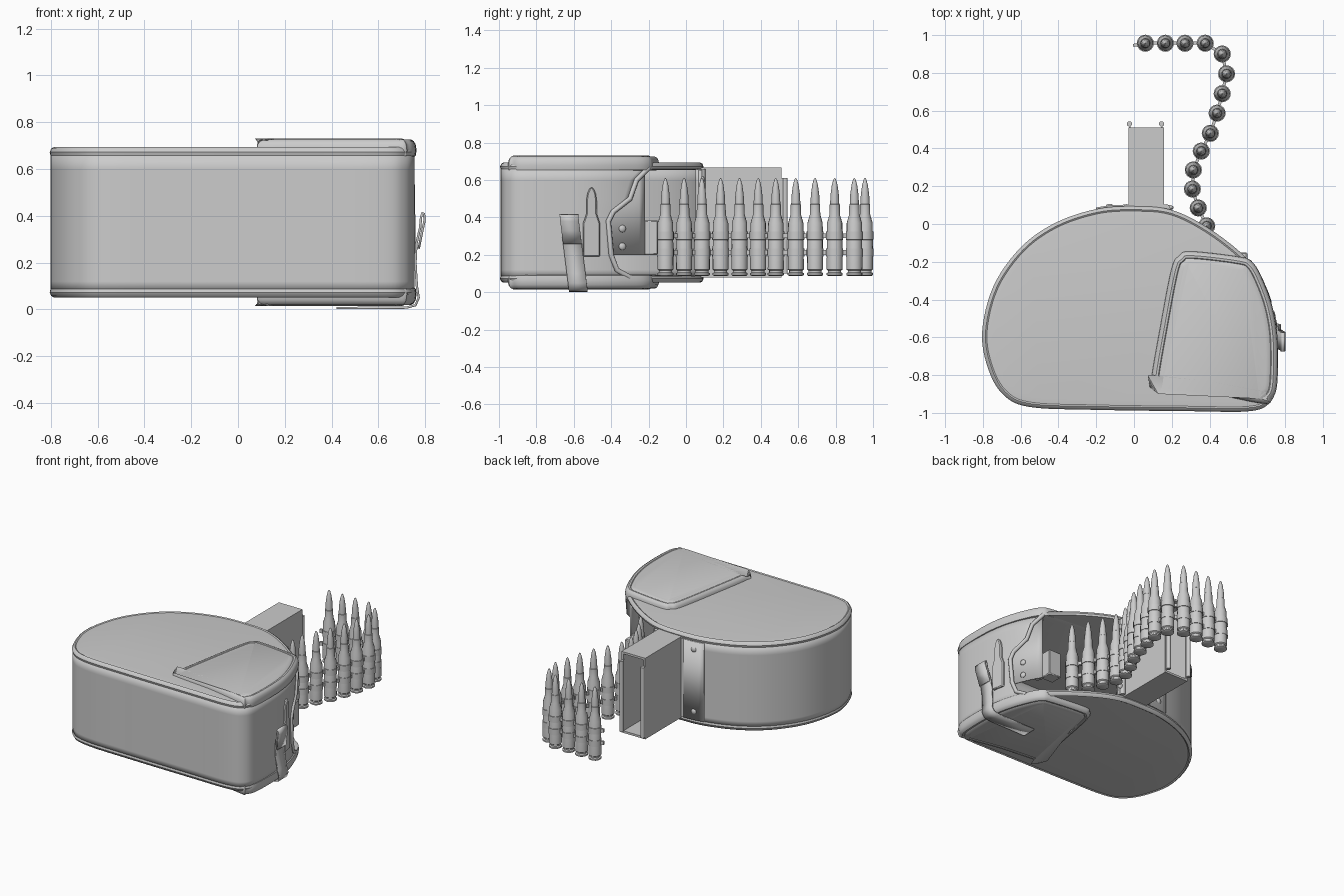
import bpy, math
from mathutils import Vector

if "Cube" in bpy.data.objects:
    bpy.data.objects.remove(bpy.data.objects["Cube"])

MID = 0.745  # top z + mirrored bottom z


def mesh(name, verts, faces):
    me = bpy.data.meshes.new(name)
    me.from_pydata([tuple(v) for v in verts], [], faces)
    ob = bpy.data.objects.new(name, me)
    bpy.context.collection.objects.link(ob)
    return ob


def grid(name, rows, closed=False, caps=False, thick=0):
    """Skin a list of equal-length point rows."""
    n = len(rows[0])
    faces = []
    for j in range(len(rows) - 1):
        for i in range(n if closed else n - 1):
            k = (i + 1) % n
            faces.append((j*n + i, j*n + k, (j+1)*n + k, (j+1)*n + i))
    if caps:
        faces.append(tuple(reversed(range(n))))
        faces.append(tuple(range((len(rows)-1)*n, len(rows)*n)))
    ob = mesh(name, [p for r in rows for p in r], faces)
    if thick:
        m = ob.modifiers.new("thickness", 'SOLIDIFY')
        m.thickness, m.offset = thick, -1
    return ob


def box(name, x0, x1, y0, y1, z0, z1, bevel=0.0):
    ring = [(x0, y0), (x1, y0), (x1, y1), (x0, y1)]
    ob = grid(name, [[(x, y, z) for x, y in ring] for z in (z0, z1)], True, True)
    if bevel:
        ob.modifiers.new("bevel", 'BEVEL').width = bevel
    return ob


def lathe(name, profile, x, y, n=16):
    return grid(name, [[(x + r*math.cos(2*math.pi*i/n), y + r*math.sin(2*math.pi*i/n), z)
                        for i in range(n)] for r, z in profile], True, True)


def smooth_loop(pts, seg=6):
    """Closed Catmull-Rom spline."""
    p, n, out = [Vector(q) for q in pts], len(pts), []
    for i in range(n):
        a, b, c, d = p[i-1], p[i], p[(i+1) % n], p[(i+2) % n]
        for s in range(seg):
            t = s / seg
            out.append(0.5*(2*b + (c-a)*t + (2*a-5*b+4*c-d)*t*t + (3*b-a-3*c+d)*t**3))
    return out


def inset(loop, d):
    n, out = len(loop), []
    for i in range(n):
        t = (loop[(i+1) % n] - loop[i-1]).normalized()
        out.append(loop[i] - Vector((t.y, -t.x))*d)
    return out


def padded_panel(name, loop, steps, flip):
    """Panel with a rolled edge; flip puts it on the underside."""
    rows = [[(p.x, p.y, MID - z if flip else z) for p in inset(loop, d)] for d, z in steps]
    return grid(name, rows[::-1] if flip else rows, True, True)


def tube(name, pts, r):
    cu = bpy.data.curves.new(name, 'CURVE')
    cu.dimensions, cu.bevel_depth, cu.bevel_resolution, cu.use_fill_caps = '3D', r, 3, True
    s = cu.splines.new('POLY')
    s.points.add(len(pts) - 1)
    for q, p in zip(s.points, pts):
        q.co = (*p, 1)
    ob = bpy.data.objects.new(name, cu)
    bpy.context.collection.objects.link(ob)


def rivet(name, loc, direction):
    bpy.ops.mesh.primitive_uv_sphere_add(segments=12, ring_count=8, radius=0.02, location=loc)
    ob = bpy.context.object
    ob.name, ob.scale = name, (1, 1, 0.6)
    ob.rotation_euler = Vector(direction).to_track_quat('Z', 'Y').to_euler()


# pouch outline, counter-clockwise from the left end of the feed opening
OUT = smooth_loop([(.2, .07), (0, .09), (-.2, .075), (-.42, 0), (-.6, -.13), (-.74, -.33),
                   (-.8, -.57), (-.77, -.76), (-.69, -.9), (-.55, -.965), (-.2, -.98), (.3, -.987),
                   (.6, -.988), (.71, -.95), (.75, -.85), (.75, -.62), (.725, -.45), (.67, -.3),
                   (.59, -.18), (.4, -.03)])
SIDE = OUT[84:]


def side_x(y):
    for a, b in zip(SIDE, SIDE[1:]):
        if a.y <= y <= b.y:
            return a.x + (b.x - a.x)*(y - a.y)/(b.y - a.y)
    return SIDE[-1].x


# side wall with a shaped edge at the feed opening
edge = [(.08, -.3), (.12, -.37), (.2, -.4), (.38, -.415), (.43, -.39), (.5, -.3), (.6, -.265), (.665, -.2)]
rows = []
for z, ye in edge:
    ys = [-.62 + (ye + .62)*k/10 for k in range(1, 11)]
    rows.append([(p.x, p.y, z) for p in OUT[:91]] + [(side_x(y), y, z) for y in ys])
grid("pouch_wall", rows, thick=.02)
tube("opening_trim", [(side_x(y), y, z) for z, y in edge], .014)

# top and bottom panels and the corner flaps
flap = smooth_loop([(.093, -.83), (.112, -.862), (.4, -.895), (.68, -.948), (.725, -.925), (.754, -.85),
                    (.757, -.62), (.732, -.45), (.68, -.3), (.625, -.205), (.55, -.175), (.3, -.147),
                    (.24, -.17), (.2, -.24), (.14, -.55)])
for tag, flip in (("top", False), ("bottom", True)):
    padded_panel(tag + "_panel", OUT, [(.03, .655), (0, .658), (-.004, .672), (.003, .687), (.014, .694),
                                       (.022, .689), (.05, .692)], flip)
    padded_panel(tag + "_flap", flap, [(.02, .65), (0, .655), (-.004, .68), (0, .705), (.008, .719),
                                       (.02, .726), (.032, .725), (.036, .721), (.042, .725), (.06, .73)], flip)

# inner feed plate, its rivets and the guide block
ys = [-.46 + .03*k for k in range(9)]
grid("feed_plate", [[(side_x(y) - .022, y, z) for y in ys] for z in (.2, .655)], thick=.012)
for z in (.245, .34):
    rivet("feed_rivet", (side_x(-.34) - .02, -.34, z), (1, .35, 0))
box("guide_block", .5, .6, -.24, -.15, .2, .385, .006)

# cartridge-shaped badge on the end wall
half = [(.045, .19), (.045, .37), (.028, .42), (.028, .49), (.022, .53), (.008, .56)]
ring = [(-.505 + w, z) for w, z in half] + [(-.505 - w, z) for w, z in half[::-1]]
badge = grid("end_badge", [[(side_x(y) + d, y, z) for y, z in ring] for d in (-.01, .016)], True, True)
badge.modifiers.new("bevel", 'BEVEL').width = .006

# pull strap looping up the end wall from the underside
path = [(.42, .006), (.6, .007), (.72, .008), (.758, .018), (.772, .05), (.764, .1), (.758, .2), (.762, .28),
        (.778, .35), (.782, .395), (.787, .413), (.795, .408), (.797, .38), (.786, .33), (.772, .26)]
strap = [[(x, -.575 - .05*min(z/.4, 1) + w, z) for x, z in path] for w in (-.05, .05)]
grid("pull_strap", strap, thick=.01).modifiers["thickness"].offset = 0

# hollow feed box with rolled lips
o, i = (-.03, .16, .08, .667), (-.015, .145, .095, .652)
rect = lambda b, y: [(b[0], y, b[2]), (b[0], y, b[3]), (b[1], y, b[3]), (b[1], y, b[2])]
grid("feed_box", [rect(o, .05), rect(o, .51), rect(i, .51), rect(i, .05), rect(o, .05)], True)
for x in (-.022, .148):
    box("box_lip", x - .004, x + .004, .5, .535, .1, .61)
    lathe("lip_roll", [(.014, .1), (.014, .61)], x - .002, .53, 12)
for x in (-.04, .17):
    lathe("box_seam", [(.02, .09), (.02, .66)], x, .085, 12)

# curved mounting flange behind the feed box
out = inset(OUT, -.012)
grid("mount_flange", [[(p.x, p.y, z) for p in out[:13]] for z in (.09, .655)], thick=.014)
for z in (.15, .6):
    rivet("flange_rivet", (-.13, .095, z), (-.1, 1, 0))
    rivet("flange_rivet", (.19, .088, z), (.1, 1, 0))

# cartridge belt
belt = [(.06, .957), (.166, .957), (.27, .957), (.377, .957), (.467, .9), (.49, .795), (.467, .69), (.44, .587),
        (.404, .48), (.356, .386), (.314, .286), (.309, .185), (.34, .085), (.385, -.01), (.44, -.11)]
shell = [(.036, .088), (.043, .092), (.043, .102), (.035, .107), (.035, .116), (.043, .122), (.041, .37),
         (.028, .415), (.027, .47), (.0245, .472), (.0225, .52), (.015, .575), (.007, .603), (.001, .611)]
for x, y in belt:
    lathe("cartridge", shell, x, y)
    for z in (.19, .28):
        lathe("link_band", [(.035, z), (.0455, z + .001), (.0455, z + .044), (.035, z + .045)], x, y)

# link bars joining neighbours, plus the loose end
for a, b in zip([(-.005, .945)] + belt, belt):
    a, b = Vector(a), Vector(b)
    t = (b - a).normalized()
    s = Vector((-t.y, t.x))*.008
    for z in (.2, .29):
        grid("link_bar", [[(*p, h) for p in (a - s, b - s, b + s, a + s)] for h in (z, z + .025)], True, True)

# shading
bpy.ops.object.select_all(action='DESELECT')
for ob in bpy.data.objects:
    if ob.type == 'MESH':
        ob.select_set(True)
        bpy.context.view_layer.objects.active = ob
bpy.ops.object.shade_smooth_by_angle(angle=math.radians(35))
